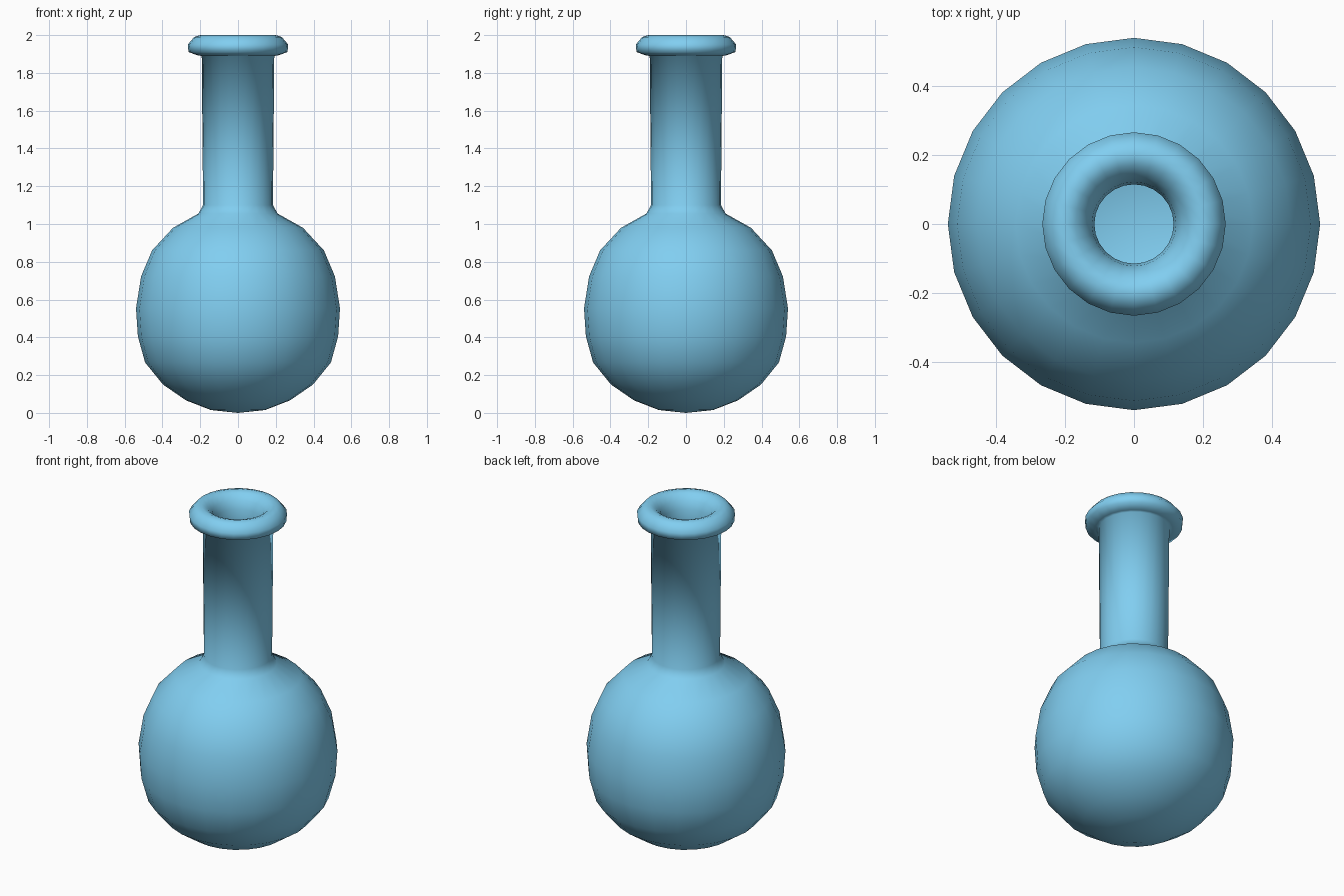
import bpy, bmesh, math
from mathutils import Matrix

if "Cube" in bpy.data.objects:
    bpy.data.objects.remove(bpy.data.objects["Cube"])

SIDES = 24

# Profile (radius, height): outside of the bulb, neck, rolled lip, then inner wall
outer = [(0, 0), (0.143, 0.015), (0.275, 0.066), (0.397, 0.15), (0.492, 0.267),
         (0.53, 0.405), (0.54, 0.553), (0.513, 0.723), (0.455, 0.86),
         (0.344, 0.98), (0.21, 1.055), (0.185, 1.10), (0.192, 1.89)]
lip = [(0.21, 1.892), (0.262, 1.91), (0.266, 1.95), (0.232, 1.99), (0.20, 2.0),
       (0.17, 1.99), (0.14, 1.96), (0.122, 1.915)]
inner = [(0.115, 1.86), (0.125, 1.10), (0.16, 1.04), (0.33, 0.955), (0.435, 0.84),
         (0.49, 0.713), (0.516, 0.553), (0.505, 0.41), (0.47, 0.282),
         (0.38, 0.172), (0.265, 0.092), (0.137, 0.042), (0, 0.027)]

# Lathe the profile around z
bm = bmesh.new()
verts = [bm.verts.new((r, 0, z)) for r, z in outer + lip + inner]
edges = [bm.edges.new(pair) for pair in zip(verts, verts[1:])]
bmesh.ops.spin(bm, geom=verts + edges, cent=(0, 0, 0), axis=(0, 0, 1),
               angle=2 * math.pi, steps=SIDES, use_duplicate=False)
bmesh.ops.remove_doubles(bm, verts=bm.verts, dist=1e-4)
bmesh.ops.recalc_face_normals(bm, faces=bm.faces)
for face in bm.faces:
    face.smooth = True
mesh = bpy.data.meshes.new("round_flask")
bm.to_mesh(mesh)
bm.free()

flask = bpy.data.objects.new("round_flask", mesh)
bpy.context.collection.objects.link(flask)

# Pale blue glass
glass = bpy.data.materials.new("blue_glass")
glass.diffuse_color = (0.22, 0.62, 0.88, 1)
glass.use_nodes = True
glass.node_tree.nodes["Principled BSDF"].inputs["Base Color"].default_value = glass.diffuse_color
mesh.materials.append(glass)
